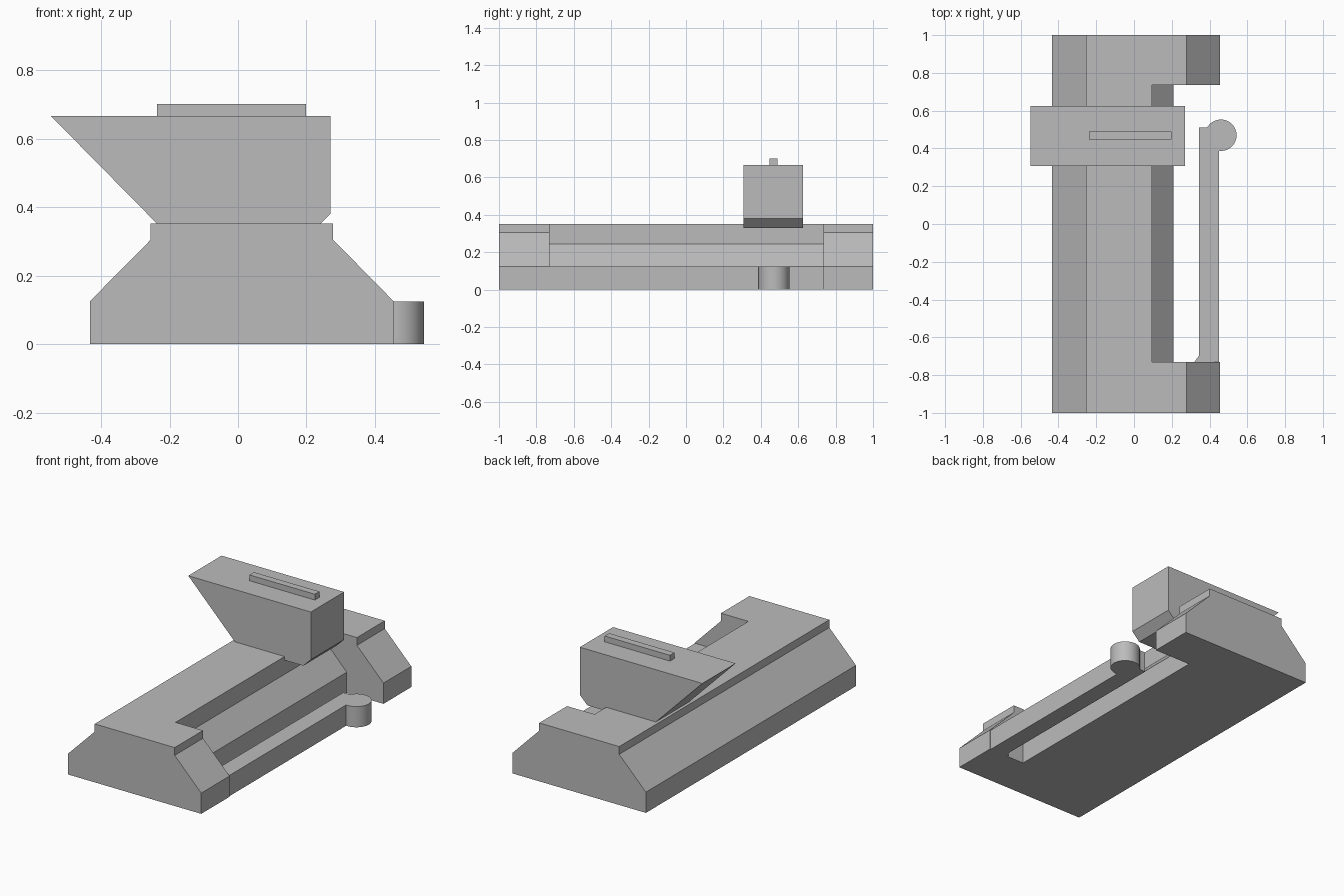
import bpy
import bmesh
from math import radians, cos, sin
from mathutils import Vector

if "Cube" in bpy.data.objects:
    bpy.data.objects.remove(bpy.data.objects["Cube"], do_unlink=True)

grey = bpy.data.materials.new("plain_grey")
grey.use_nodes = True
grey.diffuse_color = (0.5, 0.5, 0.5, 1)
grey.node_tree.nodes["Principled BSDF"].inputs["Base Color"].default_value = (0.5, 0.5, 0.5, 1)


def extrude(name, outline, start, end, axis):
    """Extrude a flat outline along y (outline is x, z) or z (outline is x, y)."""
    def place(a, b, t):
        return (a, t, b) if axis == "y" else (a, b, t)

    bm = bmesh.new()
    face = bm.faces.new([bm.verts.new(place(a, b, start)) for a, b in outline])
    grown = bmesh.ops.extrude_face_region(bm, geom=[face])["geom"]
    moved = [v for v in grown if isinstance(v, bmesh.types.BMVert)]
    bmesh.ops.translate(bm, verts=moved, vec=Vector(place(0, 0, end - start)))
    bmesh.ops.recalc_face_normals(bm, faces=bm.faces)
    mesh = bpy.data.meshes.new(name)
    bm.to_mesh(mesh)
    bm.free()
    mesh.materials.append(grey)
    obj = bpy.data.objects.new(name, mesh)
    bpy.context.collection.objects.link(obj)
    return obj


def select_only(obj):
    bpy.ops.object.select_all(action="DESELECT")
    obj.select_set(True)
    bpy.context.view_layer.objects.active = obj


# Body: bevelled bar with a raised flat top
body = extrude("body", [(-0.433, 0), (0.455, 0), (0.455, 0.125), (0.278, 0.305),
                        (0.278, 0.352), (-0.255, 0.352), (-0.255, 0.305),
                        (-0.433, 0.125)], -1, 1, "y")

# Stepped opening along the left side, between the two end blocks
cutter = extrude("side_opening_cutter", [(0.095, 0.5), (0.095, 0.245), (0.21, 0.125),
                                         (0.21, -0.1), (0.6, -0.1), (0.6, 0.5)],
                 -0.73, 0.735, "y")
cutter.hide_render = True
cut = body.modifiers.new("side_opening", "BOOLEAN")
cut.operation = "DIFFERENCE"
cut.solver = "EXACT"
cut.object = cutter
select_only(body)
bpy.ops.object.modifier_apply(modifier=cut.name)
bpy.data.objects.remove(cutter, do_unlink=True)

# Spring arm with a round button at its free end
segments = 40
angles = [radians(140 - 237 * i / segments) for i in range(segments + 1)]
button = [(0.46 + 0.083 * cos(a), 0.47 + 0.083 * sin(a)) for a in angles]
arm = extrude("spring_arm", [(0.45, -0.73), (0.32, -0.73), (0.345, -0.695),
                             (0.345, 0.51), (0.385, 0.51)] + button, 0, 0.125, "z")
select_only(arm)
bpy.ops.object.shade_smooth_by_angle(angle=radians(30))

# Slider block with an overhanging right side
extrude("slider_block", [(-0.547, 0.667), (0.27, 0.667), (0.27, 0.38),
                         (0.22, 0.33), (-0.215, 0.33)], 0.308, 0.625, "y")

# Thin ridge on top of the slider
extrude("top_ridge", [(-0.237, 0.66), (0.199, 0.66), (0.199, 0.702),
                      (-0.237, 0.702)], 0.447, 0.49, "y")
